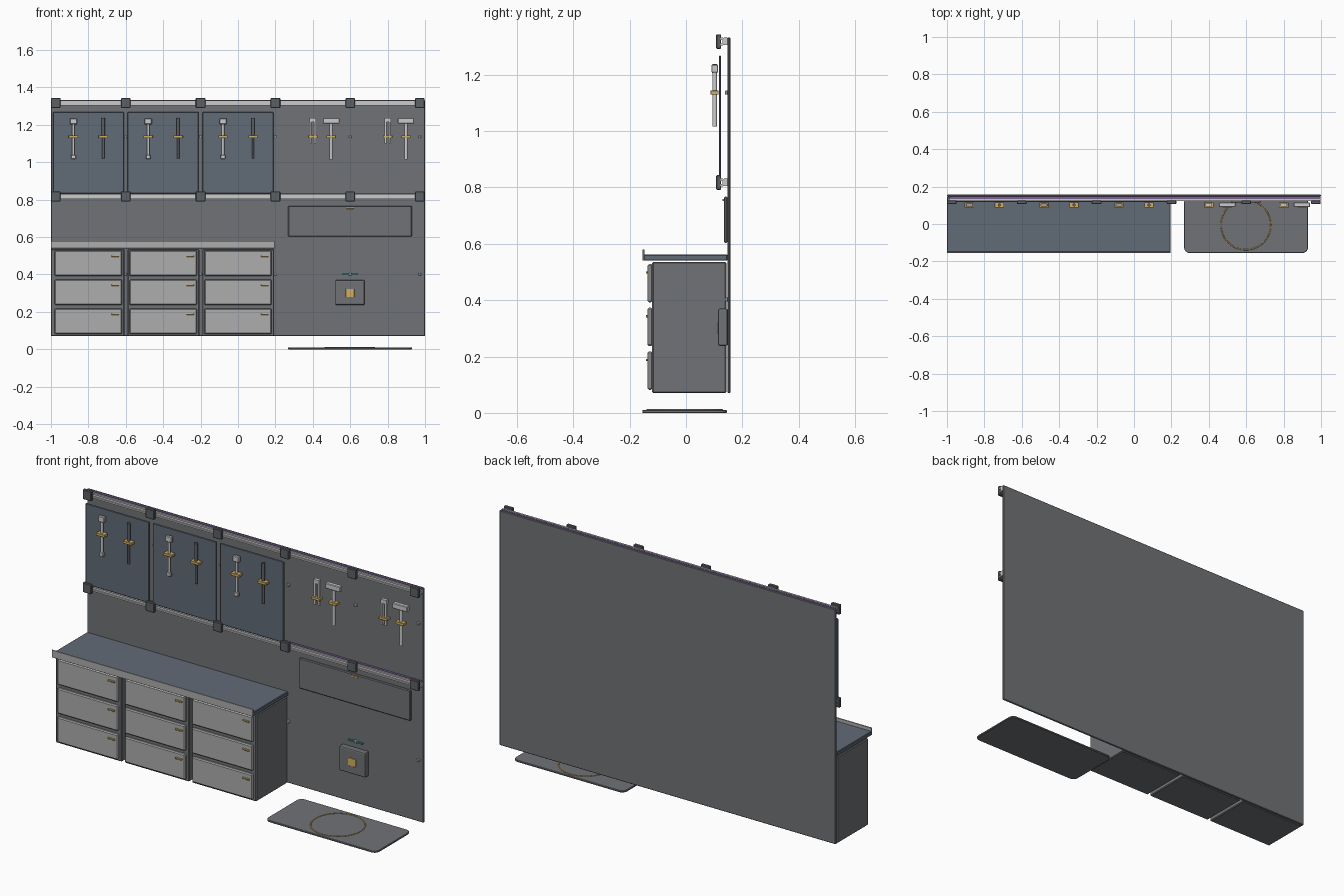
import bpy, bmesh, math

if "Cube" in bpy.data.objects:
    bpy.data.objects.remove(bpy.data.objects["Cube"])

def mat(name, r, g, b):
    m = bpy.data.materials.new(name)
    m.diffuse_color = (r, g, b, 1)
    m.use_nodes = True
    m.node_tree.nodes["Principled BSDF"].inputs["Base Color"].default_value = m.diffuse_color
    return m

GREY = mat("wall_grey", .16, .17, .18)
DARK = mat("dark_grey", .11, .12, .13)
SLATE = mat("slate_blue", .12, .145, .18)
LIGHT = mat("light_grey", .42, .42, .42)
STEEL = mat("steel", .55, .56, .57)
BRASS = mat("amber", .65, .42, .12)
TEAL = mat("teal", .05, .3, .28)
VIOLET = mat("violet", .2, .12, .3)

def finish(name, bm, m):
    bmesh.ops.recalc_face_normals(bm, faces=bm.faces)
    me = bpy.data.meshes.new(name)
    bm.to_mesh(me)
    bm.free()
    ob = bpy.data.objects.new(name, me)
    bpy.context.collection.objects.link(ob)
    me.materials.append(m)
    return ob

def box(name, x0, x1, y0, y1, z0, z1, m=GREY, bev=0, seg=1):
    bm = bmesh.new()
    bmesh.ops.create_cube(bm, size=1)
    for v in bm.verts:
        v.co = (x1 if v.co.x > 0 else x0, y1 if v.co.y > 0 else y0, z1 if v.co.z > 0 else z0)
    ob = finish(name, bm, m)
    if bev:
        b = ob.modifiers.new("bevel", 'BEVEL')
        b.width, b.segments = bev, seg
    return ob

def rod(name, x, y, z0, z1, r, m, sides=12):
    bm = bmesh.new()
    bmesh.ops.create_cone(bm, cap_ends=True, segments=sides, radius1=r, radius2=r, depth=z1 - z0)
    bmesh.ops.translate(bm, verts=bm.verts, vec=(x, y, (z0 + z1) / 2))
    return finish(name, bm, m)

# back wall
box("back_wall", -1, 1, .147, .157, .07, 1.332, GREY, .003)

# rails with ribbed fronts, and their clamps
columns = [-.974, -.6, -.2, .2, .6, .972]
for level, z in (("upper", 1.317), ("lower", .817)):
    box(level + "_rail", -.99, .998, .13, .147, z - .012, z + .012, STEEL)
    for s in (-1, 1):
        box(level + "_rail_rib", -.99, .998, .123, .131, z + s * .01 - .004, z + s * .01 + .004, STEEL)
    box(level + "_rail_strip", -.99, .998, .135, .147, z + .012, z + .015, VIOLET)
    for x in columns:
        box(level + "_clamp", x - .026, x + .026, .107, .125, z - .026, z + .026, DARK, .003)

# wall bolts
for x in columns:
    for z in (1.136, .402):
        box("wall_bolt", x - .007, x + .007, .138, .148, z - .007, z + .007, STEEL, .002)

# three bays: tool panel, cabinet, drawers
for i in range(3):
    c = -.8 + .4 * i
    box("tool_panel", c - .19, c + .19, .117, .125, .832, 1.268, SLATE, .003)
    box("cabinet", c - .2 + (.01 if i else 0), c + .193, -.12, .143, .07, .536, GREY, .004)
    for z in (.082, .237, .392):
        box("drawer_front", c - .18, c + .18, -.136, -.119, z, z + .136, LIGHT, .005)
        box("drawer_pull", c + .124, c + .164, -.142, -.135, z + .102, z + .11, BRASS, .001)

# worktop with front lip
box("worktop", -1, .196, -.15, .147, .54, .562, SLATE, .003)
box("worktop_lip", -1, .196, -.154, -.148, .54, .58, LIGHT, .001)

def clip(x):
    box("tool_clip", x - .025, x + .025, .087, .116, 1.129, 1.143, BRASS, .001)

Y = .102
# wrench and driver on each panel
for i in range(3):
    x = -.88 + .4 * i
    rod("wrench_shaft", x, Y, 1.035, 1.21, .007, STEEL)
    box("wrench_head", x - .019, x + .019, Y - .009, Y + .009, 1.203, 1.234, STEEL, .003)
    box("wrench_tail", x - .013, x + .013, Y - .008, Y + .008, 1.018, 1.04, STEEL, .003)
    clip(x)
    rod("driver_blade", x + .16, Y, 1.02, 1.145, .006, DARK)
    rod("driver_handle", x + .16, Y, 1.145, 1.238, .0085, DARK)
    clip(x + .16)

# pliers and hammer on the open wall
for x in (.4, .8):
    for s in (-1, 1):
        box("pliers_arm", x + s * .011 - .005, x + s * .011 + .005, Y - .008, Y + .008, 1.1, 1.235, STEEL)
    box("pliers_top", x - .017, x + .017, Y - .009, Y + .009, 1.215, 1.236, STEEL)
    clip(x)
    h = x + .098
    rod("hammer_shaft", h, Y, 1.015, 1.21, .0085, STEEL)
    box("hammer_head", h - .044, h + .044, Y - .012, Y + .012, 1.207, 1.236, STEEL, .003)
    clip(h)

# folding shelf
box("folding_shelf", .268, .93, .134, .148, .603, .767, GREY, .004)
box("shelf_latch", .58, .62, .13, .136, .751, .759, BRASS, .001)

# control box with button and indicator strip
box("control_box", .52, .677, .114, .148, .237, .37, GREY, .007, 2)
box("control_button", .576, .622, .111, .116, .28, .323, BRASS, .001)
box("indicator_strip", .556, .642, .138, .148, .398, .405, TEAL)

# floor mat with rounded corners
bm = bmesh.new()
vs = []
for sx, sy, a in ((1, 1, 0), (-1, 1, 90), (-1, -1, 180), (1, -1, 270)):
    for k in range(7):
        t = math.radians(a + k * 15)
        vs.append(bm.verts.new((.599 + sx * .301 + .03 * math.cos(t), -.005 + sy * .12 + .03 * math.sin(t), 0)))
f = bm.faces.new(vs)
top = bmesh.ops.extrude_face_region(bm, geom=[f])["geom"]
bmesh.ops.translate(bm, verts=[v for v in top if isinstance(v, bmesh.types.BMVert)], vec=(0, 0, .01))
mat_ob = finish("floor_mat", bm, GREY)
b = mat_ob.modifiers.new("bevel", 'BEVEL')
b.width = .002

# ring on the mat
bpy.ops.mesh.primitive_torus_add(location=(.598, -.005, .0105), major_radius=.133,
                                 minor_radius=.003, major_segments=64, minor_segments=8)
ring = bpy.context.object
ring.name = "mat_ring"
ring.data.materials.append(BRASS)
bpy.ops.object.shade_smooth_by_angle()
